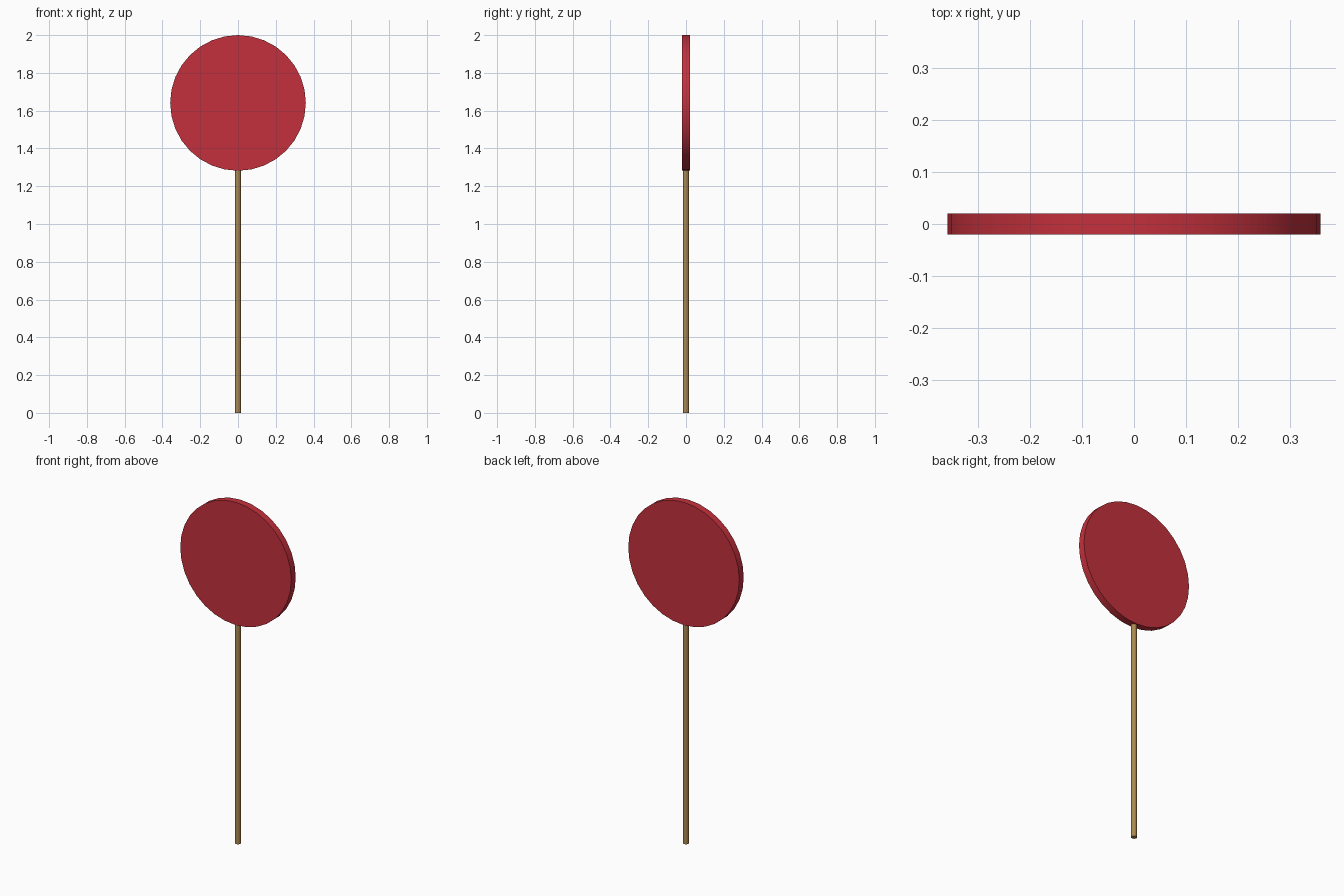
import bpy, math

if "Cube" in bpy.data.objects:
    bpy.data.objects.remove(bpy.data.objects["Cube"])


def material(name, rgb):
    mat = bpy.data.materials.new(name)
    mat.diffuse_color = (*rgb, 1)
    mat.use_nodes = True
    mat.node_tree.nodes["Principled BSDF"].inputs["Base Color"].default_value = mat.diffuse_color
    return mat


def cylinder(name, radius, depth, sides, location, rotation, mat):
    bpy.ops.mesh.primitive_cylinder_add(
        vertices=sides, radius=radius, depth=depth,
        location=location, rotation=rotation)
    obj = bpy.context.object
    obj.name = name
    obj.data.materials.append(mat)
    bpy.ops.object.shade_smooth_by_angle(angle=math.radians(35))
    return obj


red = material("red_paint", (0.55, 0.03, 0.045))
wood = material("wood", (0.42, 0.25, 0.08))

disc_radius = 0.359
disc_z = 2 - disc_radius

# Round flat panel, standing upright and facing front
cylinder("disc", disc_radius, 0.041, 32, (0, 0, disc_z),
         (math.pi / 2, 0, 0), red)

# Thin handle running from the base into the lower rim of the disc
handle_top = disc_z - disc_radius + 0.02
cylinder("handle", 0.0155, handle_top, 16, (0, 0, handle_top / 2),
         (0, 0, 0), wood)
